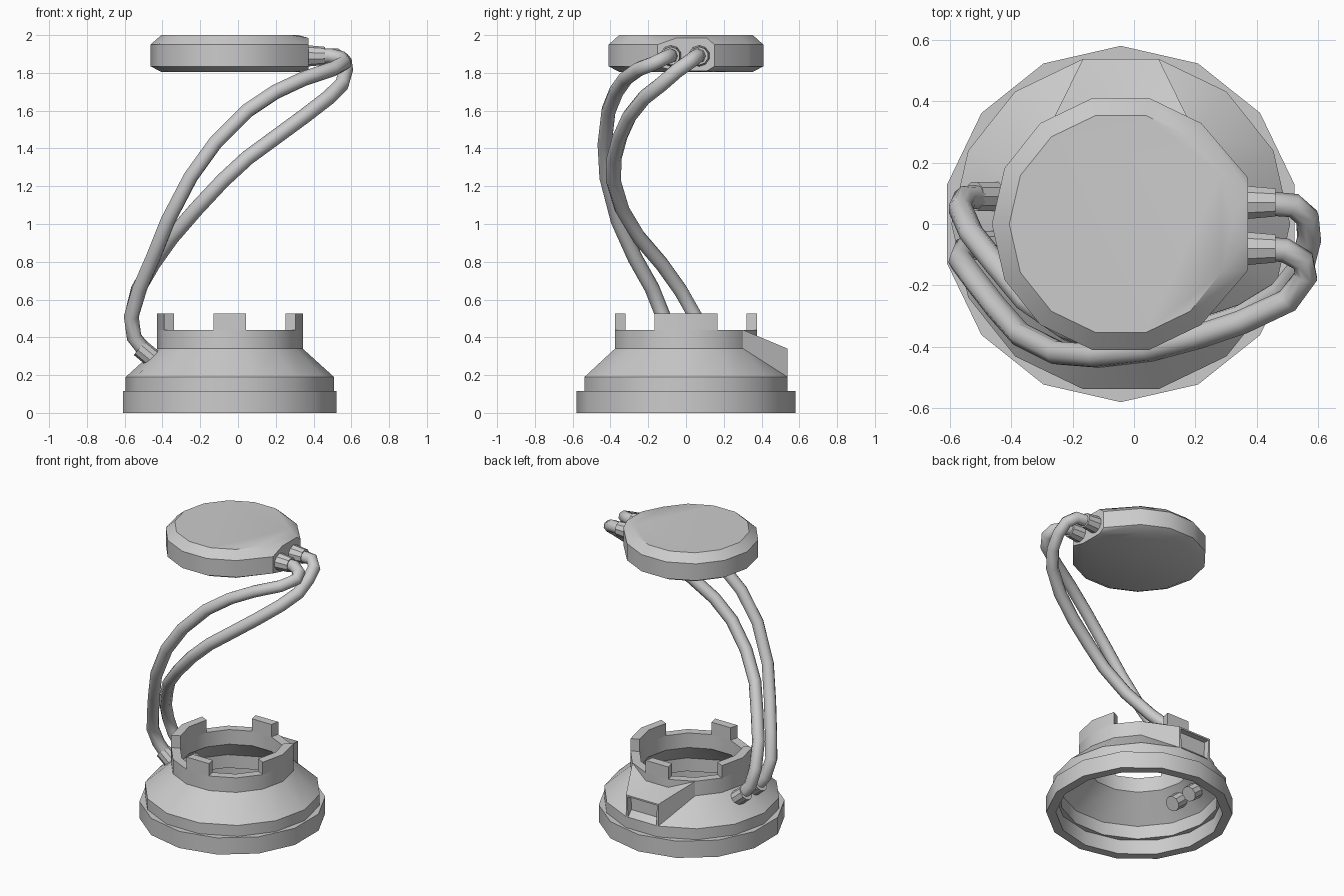
import bpy, bmesh, math
from mathutils import Vector

if "Cube" in bpy.data.objects:
    bpy.data.objects.remove(bpy.data.objects["Cube"])

N = 14
STEP = math.tau / N
CX = -0.043          # axis of the round parts


def finish(name, bm, smooth=True):
    bmesh.ops.recalc_face_normals(bm, faces=bm.faces)
    me = bpy.data.meshes.new(name)
    bm.to_mesh(me)
    bm.free()
    ob = bpy.data.objects.new(name, me)
    bpy.context.collection.objects.link(ob)
    if smooth:
        smooth_edges(ob)
    return ob


def smooth_edges(ob, angle=30):
    bpy.ops.object.select_all(action='DESELECT')
    ob.select_set(True)
    bpy.context.view_layer.objects.active = ob
    bpy.ops.object.shade_smooth_by_angle(angle=math.radians(angle))


def lathe(name, profile, first=0, count=N, phase=0.0):
    """Sweep a closed (r, z) profile round the axis; partial sweeps get end caps."""
    bm = bmesh.new()
    full = count == N
    rings = []
    for i in range(count if full else count + 1):
        a = (first + i + phase) * STEP
        rings.append([bm.verts.new((CX + r * math.cos(a), r * math.sin(a), z))
                      for r, z in profile])
    m = len(profile)
    for i in range(count):
        p, q = rings[i], rings[(i + 1) % len(rings)]
        for j in range(m):
            k = (j + 1) % m
            bm.faces.new((p[j], q[j], q[k], p[k]))
    if not full:
        bm.faces.new(rings[0])
        bm.faces.new(rings[-1])
    return finish(name, bm)


def fitting(name, start, end, r1, r2):
    """Short tapered connector between two points."""
    s, e = Vector(start), Vector(end)
    bm = bmesh.new()
    bmesh.ops.create_cone(bm, cap_ends=True, segments=10, radius1=r1, radius2=r2,
                          depth=(e - s).length)
    rot = (e - s).to_track_quat('Z', 'Y')
    for v in bm.verts:
        v.co = rot @ v.co + (s + e) / 2
    return finish(name, bm)


def hose(name, pts):
    cu = bpy.data.curves.new(name, 'CURVE')
    cu.dimensions = '3D'
    cu.bevel_depth = 0.04
    cu.bevel_resolution = 2
    sp = cu.splines.new('POLY')
    sp.points.add(len(pts) - 1)
    for p, co in zip(sp.points, pts):
        p.co = (*co, 1)
    ob = bpy.data.objects.new(name, cu)
    bpy.context.collection.objects.link(ob)
    bpy.ops.object.select_all(action='DESELECT')
    ob.select_set(True)
    bpy.context.view_layer.objects.active = ob
    bpy.ops.object.convert(target='MESH')
    smooth_edges(bpy.context.object, 60)


# Base: bottom band, hollow tapered collar and the raised teeth
lathe("base_band", [(0.58, 0), (0.58, 0.115), (0.52, 0.115), (0.52, 0)], phase=0.5)
lathe("base_collar", [(0.5515, 0.1), (0.5515, 0.19), (0.386, 0.34), (0.386, 0.44),
                      (0.328, 0.44), (0.328, 0.34), (0.495, 0.19), (0.495, 0.1)])
tooth = [(0.386, 0.44), (0.386, 0.525), (0.328, 0.525), (0.328, 0.44)]
for label, first, count in (("right", -1, 2), ("back", 3, 1), ("left", 6, 2), ("front", 10, 1)):
    lathe(f"tooth_{label}", tooth, first, count)

# Rear socket: housing with a recessed window
bm = bmesh.new()
half = [(0.123, 0.538, 0.19), (0.123, 0.538, 0.34), (0.086, 0.376, 0.385),
        (0.24, 0.30, 0.44), (0.24, 0.30, 0.34)]
R = [bm.verts.new((CX + x, y, z)) for x, y, z in half]
L = [bm.verts.new((CX - x, y, z)) for x, y, z in half]
window = bm.faces.new((R[0], R[1], L[1], L[0]))
bm.faces.new((R[1], R[2], L[2], L[1]))
for s in (R, L):
    bm.faces.new((s[1], s[3], s[2]))
    bm.faces.new((s[0], s[4], s[3], s[1]))
bmesh.ops.recalc_face_normals(bm, faces=bm.faces)
bmesh.ops.inset_region(bm, faces=[window], thickness=0.015)
bmesh.ops.extrude_discrete_faces(bm, faces=[window])
deep = max((f for f in bm.faces if abs(f.normal.y) > 0.99 and len(f.verts) == 4
            and abs(f.calc_center_median().x - CX) < 0.01
            and abs(f.calc_center_median().z - 0.265) < 0.01),
           key=lambda f: f.calc_area())
bmesh.ops.translate(bm, verts=deep.verts, vec=(0, -0.04, 0))
finish("rear_socket", bm)

# Head: chamfered disc with a flattened connector panel on the right
bm = bmesh.new()
for r, z in ((0.363, 1.805), (0.42, 1.835), (0.42, 1.95), (0.363, 2.0)):
    for i in range(N):
        if i == 0 and r > 0.4:
            continue
        a = i * STEP
        bm.verts.new((CX + r * math.cos(a), r * math.sin(a), z))
for y, z in ((-0.15, 1.835), (-0.15, 1.95), (-0.05, 1.985), (0.11, 1.985),
             (0.15, 1.95), (0.15, 1.835), (0.11, 1.81), (-0.05, 1.81)):
    bm.verts.new((0.372, y, z))
bmesh.ops.convex_hull(bm, input=bm.verts)
bmesh.ops.dissolve_limit(bm, angle_limit=0.02, verts=bm.verts, edges=bm.edges)
finish("head_disc", bm)

# Two hoses from the head down and round to the base
hose("front_hose", [
    (0.40, -0.08, 1.89), (0.49, -0.085, 1.89), (0.55, -0.12, 1.875), (0.56, -0.17, 1.85),
    (0.50, -0.25, 1.82), (0.35, -0.32, 1.77), (0.20, -0.37, 1.70), (0.05, -0.41, 1.60),
    (-0.12, -0.43, 1.43), (-0.25, -0.42, 1.25), (-0.37, -0.36, 1.02),
    (-0.45, -0.27, 0.82), (-0.52, -0.18, 0.66), (-0.565, -0.12, 0.51),
    (-0.55, -0.08, 0.40), (-0.47, -0.07, 0.30)])
hose("back_hose", [
    (0.40, 0.07, 1.89), (0.52, 0.06, 1.89), (0.565, 0.02, 1.86), (0.57, -0.05, 1.81),
    (0.55, -0.13, 1.74), (0.48, -0.22, 1.67), (0.35, -0.30, 1.57), (0.20, -0.35, 1.46),
    (0.05, -0.38, 1.35), (-0.08, -0.385, 1.23), (-0.22, -0.34, 1.08),
    (-0.35, -0.25, 0.93), (-0.45, -0.13, 0.79), (-0.53, -0.03, 0.65),
    (-0.565, 0.05, 0.51), (-0.55, 0.085, 0.40), (-0.47, 0.09, 0.30)])

# Hose fittings at both ends
for label, y_head, y_base in (("front", -0.08, -0.07), ("back", 0.07, 0.09)):
    fitting(f"{label}_head_fitting", (0.35, y_head, 1.89), (0.46, y_head, 1.89), 0.058, 0.048)
    fitting(f"{label}_base_fitting", (-0.37, y_base, 0.22), (-0.52, y_base, 0.345), 0.05, 0.05)
